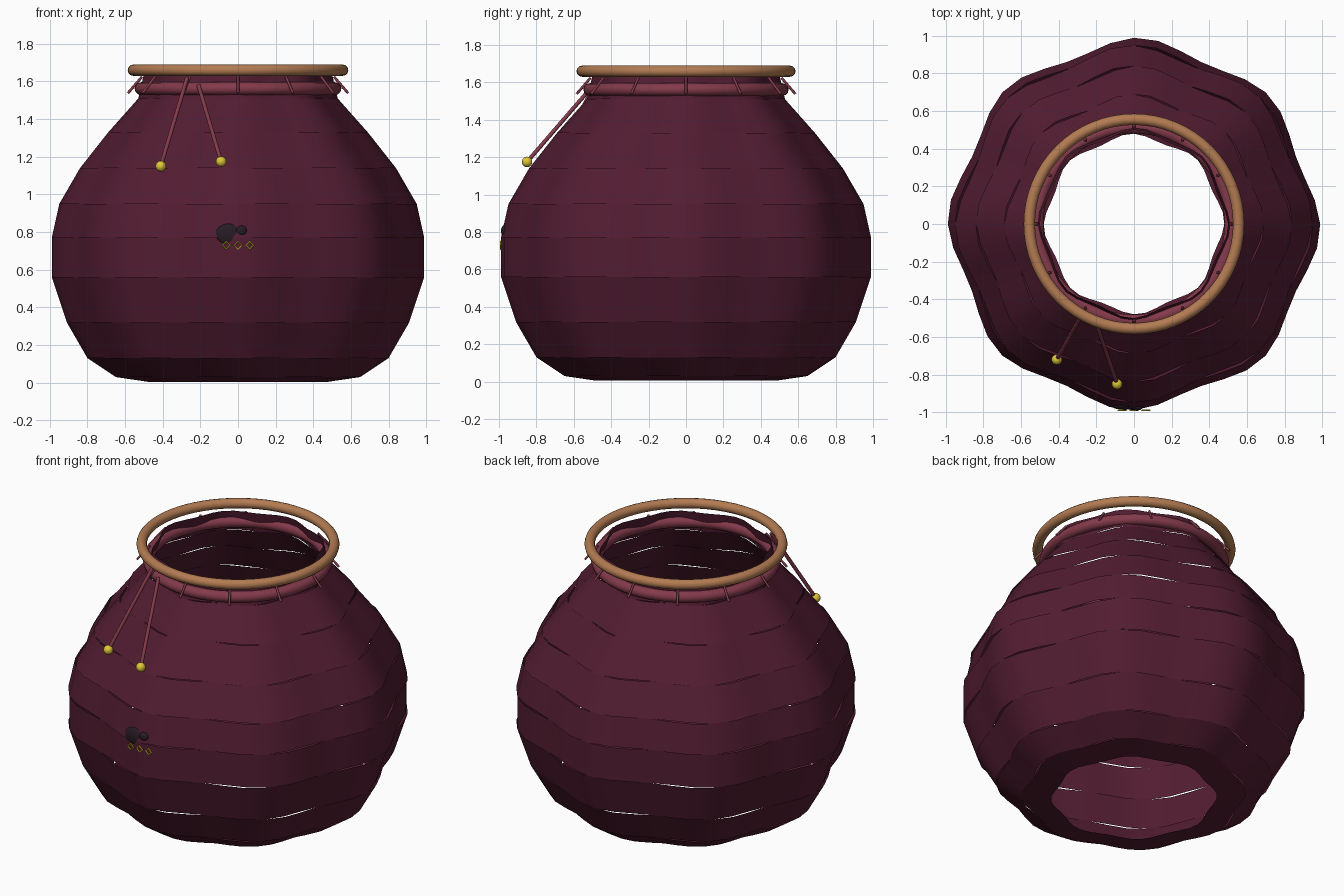
import bpy, bmesh, math
from mathutils import Vector

if "Cube" in bpy.data.objects:
    bpy.data.objects.remove(bpy.data.objects["Cube"])


def material(name, rgb):
    m = bpy.data.materials.new(name)
    m.diffuse_color = (*rgb, 1)
    m.use_nodes = True
    m.node_tree.nodes["Principled BSDF"].inputs["Base Color"].default_value = m.diffuse_color
    return m


CLOTH = material("cloth", (0.085, 0.012, 0.031))
CORD = material("cord", (0.23, 0.042, 0.07))
WOOD = material("wood", (0.45, 0.2, 0.085))
GOLD = material("gold", (0.75, 0.58, 0.04))
DARK = material("dark", (0.02, 0.012, 0.018))


def finish(name, mat, angle=40):
    ob = bpy.context.object
    ob.name = name
    ob.data.materials.append(mat)
    bpy.ops.object.shade_smooth_by_angle(angle=math.radians(angle))
    return ob


def ring(name, r, minor, z, mat):
    bpy.ops.mesh.primitive_torus_add(location=(0, 0, z), major_radius=r, minor_radius=minor,
                                     major_segments=64, minor_segments=12)
    finish(name, mat)


def rod(name, a, b, r, mat):
    a, b = Vector(a), Vector(b)
    bpy.ops.mesh.primitive_cylinder_add(vertices=8, radius=r, depth=(b - a).length, location=(a + b) / 2)
    ob = finish(name, mat, 50)
    ob.rotation_euler = (b - a).to_track_quat('Z', 'Y').to_euler()


def ball(name, loc, scale, mat):
    bpy.ops.mesh.primitive_uv_sphere_add(segments=20, ring_count=12, radius=1, location=loc)
    finish(name, mat).scale = scale


# Pouch body: open-ended stack of eight-lobed cloth bands, each slightly turned
profile = [(0.48, 0.005), (0.65, 0.03), (0.80, 0.13), (0.91, 0.32), (0.99, 0.56), (0.99, 0.77),
           (0.95, 0.95), (0.84, 1.14), (0.69, 1.33), (0.53, 1.51), (0.50, 1.64)]
N, LOBES, AMP = 48, 8, 0.03
bm = bmesh.new()
for i, (low, high) in enumerate(zip(profile, profile[1:])):
    turn = 0.03 * (-1) ** i
    rows = []
    for r, z in (low, high):
        row = []
        for k in range(N):
            t = 2 * math.pi * k / N
            rr = r * (1 - AMP + AMP * math.cos(LOBES * (t - turn)))
            row.append(bm.verts.new((rr * math.cos(t), rr * math.sin(t), z)))
        rows.append(row)
    a, b = rows
    for k in range(N):
        j = (k + 1) % N
        bm.faces.new((a[k], a[j], b[j], b[k])).smooth = True
mesh = bpy.data.meshes.new("pouch_body")
bm.to_mesh(mesh)
bm.free()
mesh.materials.append(CLOTH)
bpy.context.collection.objects.link(bpy.data.objects.new("pouch_body", mesh))

# Rim and neck cord
ring("rim", 0.556, 0.03, 1.66, WOOD)
ring("neck_cord", 0.515, 0.034, 1.562, CORD)

# Slanted stitches around the neck
for k in range(12):
    t = k * math.pi / 6
    c, s = math.cos(t), math.sin(t)
    rod(f"stitch_{k}", (0.51 * c, 0.51 * s, 1.625), (0.585 * c, 0.585 * s, 1.538), 0.007, CORD)

# Hanging drawstrings with beads
for side, top, end in (("right", (-0.21, -0.50, 1.58), (-0.09, -0.85, 1.175)),
                       ("left", (-0.27, -0.47, 1.62), (-0.41, -0.72, 1.15))):
    rod("drawstring_" + side, top, end, 0.011, CORD)
    ball("bead_" + side, end, (0.028,) * 3, GOLD)

# Dark animal patch on the front
ball("patch_body", (-0.05, -0.965, 0.79), (0.068, 0.022, 0.055), DARK)
ball("patch_head", (0.017, -0.97, 0.808), (0.03, 0.02, 0.027), DARK)

# Three diamond ornaments
for x in (-0.063, 0, 0.063):
    bpy.ops.mesh.primitive_torus_add(location=(x, -0.99, 0.73), rotation=(math.pi / 2, 0, 0),
                                     major_radius=0.02, minor_radius=0.005,
                                     major_segments=4, minor_segments=6)
    finish("diamond", GOLD, 20)
